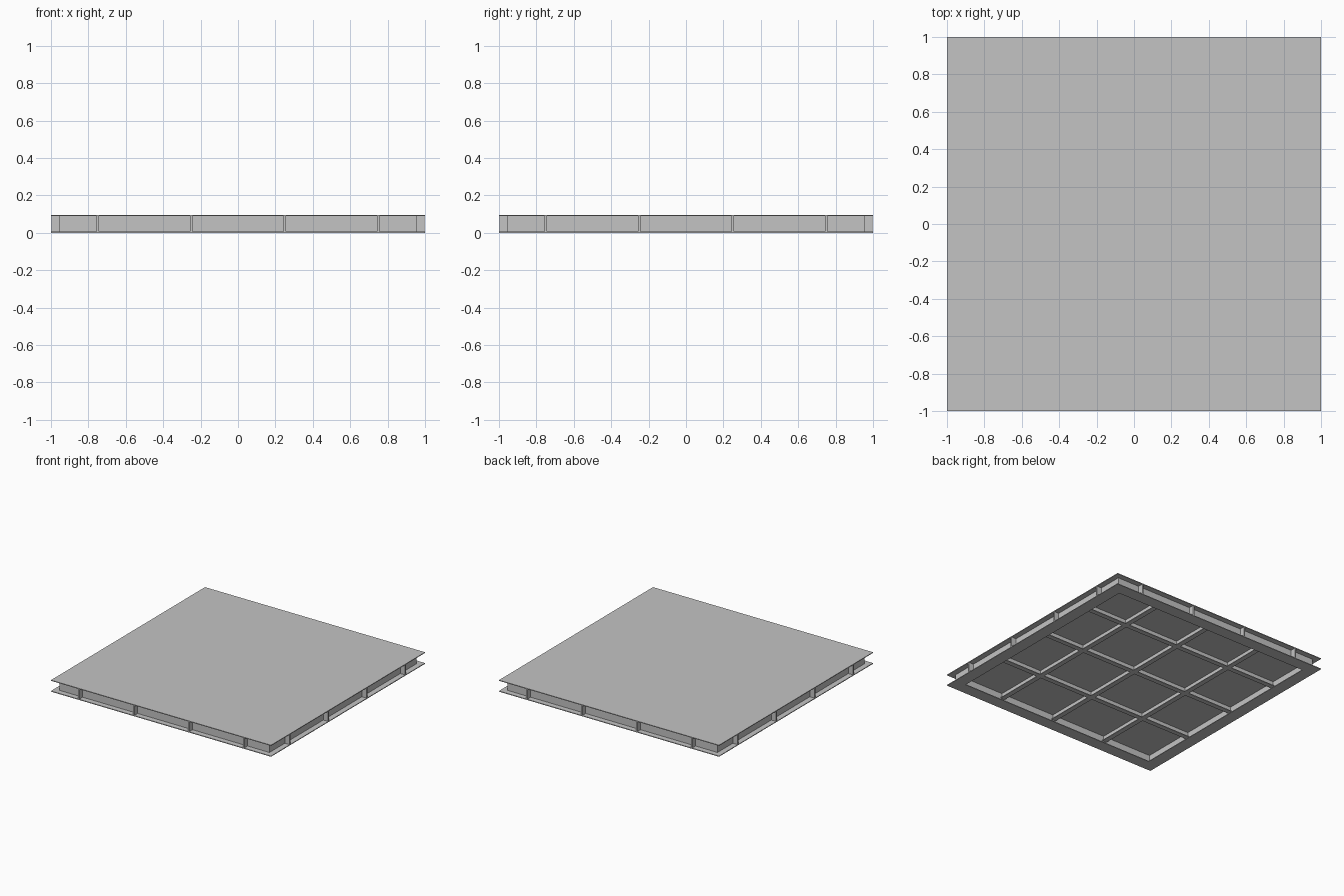
import bpy

cube = bpy.data.objects.get("Cube")
if cube:
    bpy.data.objects.remove(cube, do_unlink=True)

steel = bpy.data.materials.new("grey_steel")
steel.use_nodes = True
GREY = (0.55, 0.55, 0.55, 1)
steel.diffuse_color = GREY
steel.node_tree.nodes["Principled BSDF"].inputs["Base Color"].default_value = GREY

H = 0.095       # overall height
T = 0.006       # plate and flange thickness
FLANGE = 0.1    # width of the edge beam flange
WEB = 0.01      # web thickness
WEB_POS = 0.95  # web centre line
RIB_BOTTOM = 0.045


def box(name, x, y, z):
    """Box from (min, max) pairs on each axis."""
    bpy.ops.mesh.primitive_cube_add(size=1, location=[(a + b) / 2 for a, b in (x, y, z)])
    ob = bpy.context.object
    ob.name = name
    ob.scale = [b - a for a, b in (x, y, z)]
    bpy.ops.object.transform_apply(location=False, rotation=False, scale=True)
    ob.data.materials.append(steel)
    return ob


def around(c, width):
    return (c - width / 2, c + width / 2)


# Deck plate
box("deck_plate", (-1, 1), (-1, 1), (H - T, H))

outer = WEB_POS + WEB / 2
inner = WEB_POS - WEB / 2
full = (T, H - T)
for s, fb, lr in ((-1, "front", "right"), (1, "back", "left")):
    # Edge beams: bottom flange and web
    mid = s * (1 - FLANGE / 2)
    box(fb + "_bottom_flange", (-1, 1), around(mid, FLANGE), (0, T))
    box(lr + "_bottom_flange", around(mid, FLANGE), (FLANGE - 1, 1 - FLANGE), (0, T))
    box(fb + "_web", (-outer, outer), around(s * WEB_POS, WEB), full)
    box(lr + "_web", around(s * WEB_POS, WEB), (-inner, inner), full)

    # Upright stiffeners on the outside of each web
    span = tuple(sorted((s * outer, s * 0.998)))
    for c in (-0.75, -0.25, 0.25, 0.75):
        box(fb + "_stiffener", around(c, 0.012), span, full)
        box(lr + "_stiffener", span, around(c, 0.012), full)

# Grid of T-shaped ribs under the deck
run = (-inner, inner)
for c in (-0.5, 0, 0.5):
    for part, width, z in (("web", WEB, (RIB_BOTTOM + T, H - T)),
                           ("flange", 0.04, (RIB_BOTTOM, RIB_BOTTOM + T))):
        box("cross_rib_" + part, run, around(c, width), z)
        box("long_rib_" + part, around(c, width), run, z)
